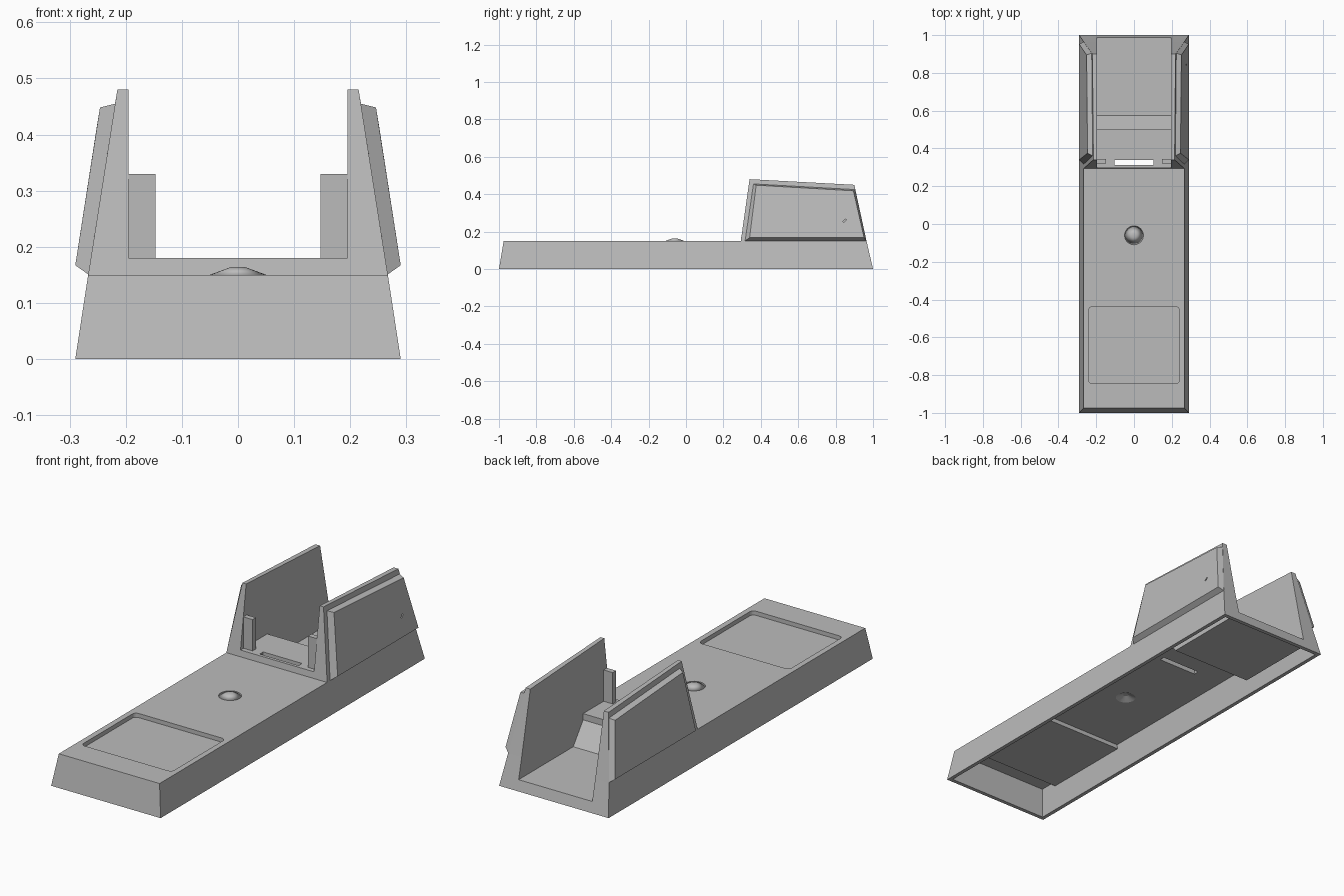
import bpy, bmesh
from mathutils import Matrix, Vector

cube = bpy.data.objects.get("Cube")
if cube:
    bpy.data.objects.remove(cube, do_unlink=True)

grey = bpy.data.materials.new("matte_grey")
grey.use_nodes = True
COLOUR = (0.5, 0.5, 0.5, 1)
grey.diffuse_color = COLOUR
grey.node_tree.nodes["Principled BSDF"].inputs["Base Color"].default_value = COLOUR


def loft(name, lower, upper):
    """Solid between two matching outlines."""
    bm = bmesh.new()
    a = [bm.verts.new(p) for p in lower]
    b = [bm.verts.new(p) for p in upper]
    n = len(a)
    bm.faces.new(a)
    bm.faces.new(b)
    for i in range(n):
        j = (i + 1) % n
        bm.faces.new((a[i], a[j], b[j], b[i]))
    bmesh.ops.recalc_face_normals(bm, faces=bm.faces)
    mesh = bpy.data.meshes.new(name)
    bm.to_mesh(mesh)
    bm.free()
    mesh.materials.append(grey)
    obj = bpy.data.objects.new(name, mesh)
    bpy.context.collection.objects.link(obj)
    return obj


def rect(x, y0, y1, z):
    return [(-x, y0, z), (x, y0, z), (x, y1, z), (-x, y1, z)]


def box(name, x, y0, y1, z0, z1):
    return loft(name, rect(x, y0, y1, z0), rect(x, y0, y1, z1))


def extrude_x(name, profile, x0, x1):
    return loft(name, [(x0, y, z) for y, z in profile], [(x1, y, z) for y, z in profile])


def cone(name, r0, r1, z0, z1, y, sides=32):
    bm = bmesh.new()
    bmesh.ops.create_cone(bm, cap_ends=True, segments=sides, radius1=r0, radius2=r1,
                          depth=z1 - z0, matrix=Matrix.Translation((0, y, (z0 + z1) / 2)))
    mesh = bpy.data.meshes.new(name)
    bm.to_mesh(mesh)
    bm.free()
    mesh.materials.append(grey)
    obj = bpy.data.objects.new(name, mesh)
    bpy.context.collection.objects.link(obj)
    return obj


def combine(target, tool, operation):
    """Apply a boolean and discard the tool."""
    mod = target.modifiers.new(operation.lower(), 'BOOLEAN')
    mod.operation, mod.object, mod.solver = operation, tool, 'EXACT'
    bpy.context.view_layer.objects.active = target
    bpy.ops.object.modifier_apply(modifier=mod.name)
    bpy.data.objects.remove(tool, do_unlink=True)


# Tapered base, with a raised sill at the mouth of the channel
TOP = 0.15
base = loft("base_tray", rect(0.29, -1, 1, 0), rect(0.267, -0.975, 0.965, TOP))
sill = [(0.29, 0.14), (0.293, TOP), (0.297, 0.18), (0.5, 0.18), (0.5, 0.14)]
combine(base, extrude_x("sill", sill, -0.2, 0.2), 'UNION')

# Hollow underside that leaves room for the channel floor and the recess floor
cavity = loft("cavity", rect(0.273, -0.983, 0.983, -0.01), rect(0.25, -0.958, 0.95, 0.13))
liner = [(0.48, 0.2), (0.48, 0.13), (0.555, 0.03), (1.1, 0.03), (1.1, 0.2)]
combine(cavity, extrude_x("channel_liner", liner, -0.215, 0.215), 'DIFFERENCE')
combine(cavity, box("recess_liner", 0.3, -0.87, -0.42, 0.11, 0.2), 'DIFFERENCE')
combine(base, cavity, 'DIFFERENCE')

# Channel open at the back, with a ramp down to the low floor
channel = [(0.5, 0.3), (0.5, TOP), (0.575, 0.05), (1.1, 0.05), (1.1, 0.3)]
combine(base, extrude_x("channel", channel, -0.195, 0.195), 'DIFFERENCE')
combine(base, box("cable_slot", 0.103, 0.312, 0.338, 0.1, 0.25), 'DIFFERENCE')

# Shallow rounded recess
recess = box("recess", 0.24, -0.845, -0.437, 0.13, 0.2)
bm = bmesh.new()
bm.from_mesh(recess.data)
uprights = [e for e in bm.edges if abs(e.verts[0].co.z - e.verts[1].co.z) > 0.01]
bmesh.ops.bevel(bm, geom=uprights, offset=0.02, segments=5, profile=0.5, affect='EDGES')
bm.to_mesh(recess.data)
bm.free()
combine(base, recess, 'DIFFERENCE')

# Low button, hollow below
combine(base, cone("button_hollow", 0.05, 0.012, 0.128, 0.145, -0.06), 'DIFFERENCE')
button = cone("button", 0.05, 0.012, TOP, 0.164, -0.06)
button.data.shade_smooth()

for side, s in (("left", 1), ("right", -1)):
    def mirrored(points):
        return [(s * x, y, z) for x, y, z in points]

    # Tapered side wall
    loft(side + "_wall",
         mirrored([(0.195, 0.293, TOP), (0.267, 0.293, TOP), (0.267, 0.965, TOP), (0.195, 0.965, TOP)]),
         mirrored([(0.195, 0.34, 0.48), (0.215, 0.34, 0.48), (0.22, 0.9, 0.45), (0.195, 0.9, 0.45)]))

    # Raised outer panel with chamfered edges
    panel = loft(side + "_panel",
                 mirrored([(0.266, 0.315, TOP), (0.266, 0.965, TOP), (0.222, 0.905, 0.425), (0.218, 0.36, 0.455)]),
                 mirrored([(0.29, 0.34, 0.167), (0.29, 0.952, 0.167), (0.251, 0.895, 0.418), (0.246, 0.375, 0.448)]))

    # Small notch on one panel only
    if s > 0:
        notch = [(0.838, 0.252), (0.845, 0.25), (0.858, 0.264), (0.85, 0.267)]
        combine(panel, extrude_x("notch", notch, 0.265, 0.3), 'DIFFERENCE')

    # Guide post at the channel mouth
    post = [(0.32, 0.17), (0.345, 0.17), (0.345, 0.33), (0.32, 0.33)]
    extrude_x(side + "_guide_post", post, s * 0.147, s * 0.196)
